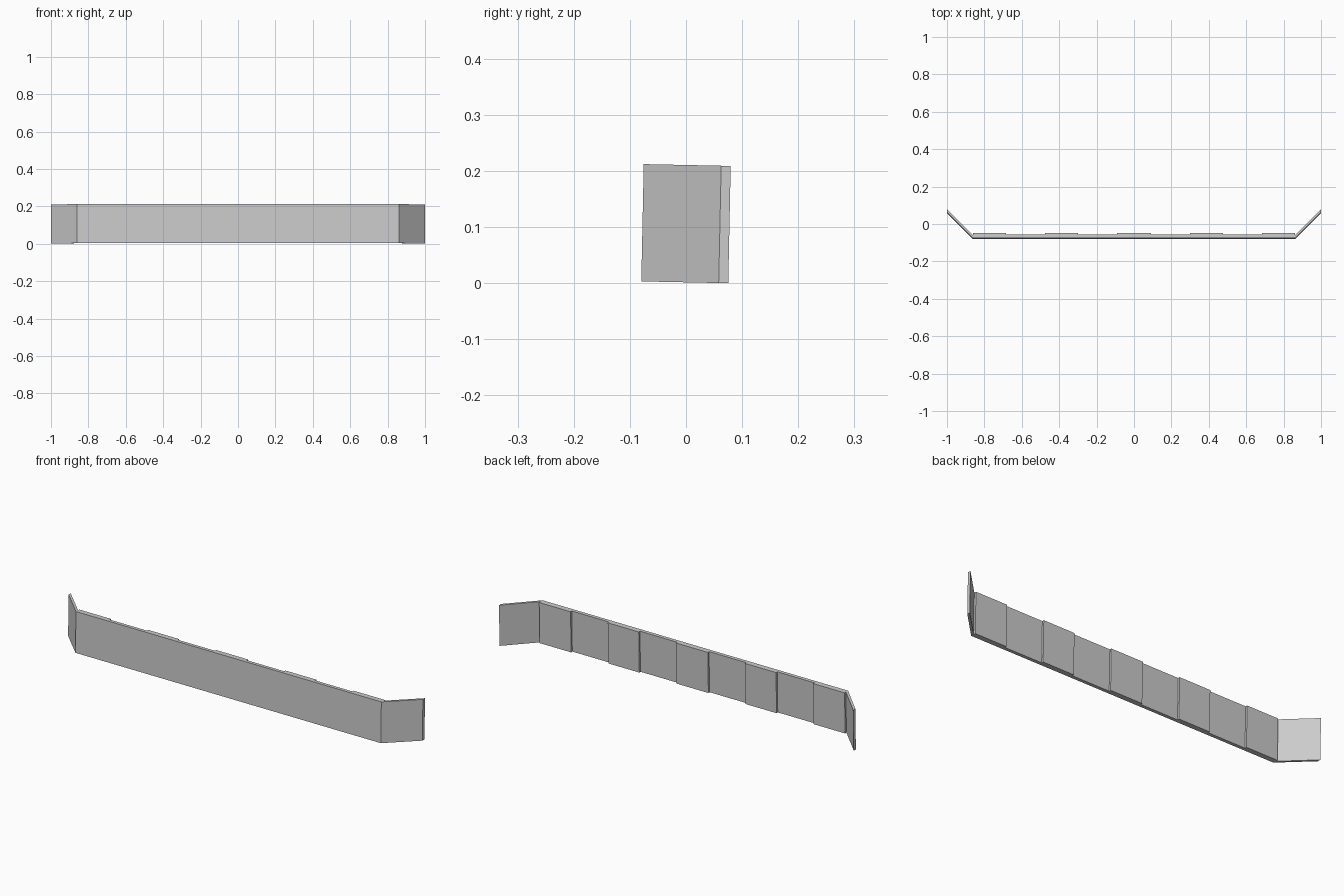
import bpy, bmesh
from math import radians, sin, cos
from mathutils import Matrix

cube = bpy.data.objects.get("Cube")
if cube:
    bpy.data.objects.remove(cube, do_unlink=True)

HEIGHT = 0.209
FRONT, THIN, THICK = -0.08, -0.062, -0.052   # plan depths of the wall faces
CORNER, TIP, WING = 0.862, 1.0, 0.017        # bend, wing end, wing depth

grey = bpy.data.materials.new("light grey")
grey.use_nodes = True
colour = (0.6, 0.6, 0.6, 1)
grey.diffuse_color = colour
grey.node_tree.nodes["Principled BSDF"].inputs["Base Color"].default_value = colour

# Right half of the plan outline, from the front bend round to the back middle
wing_rise = TIP - CORNER
half = [(CORNER, FRONT), (TIP, FRONT + wing_rise), (TIP, FRONT + wing_rise + WING),
        (CORNER, FRONT + WING), (CORNER, THICK)]
# Raised panels alternate with recessed ones along the back
for outer, inner in ((0.685, 0.475), (0.30, 0.09)):
    half += [(outer, THICK), (outer, THIN), (inner, THIN), (inner, THICK)]
outline = half + [(-x, y) for x, y in reversed(half)]

# Extrude the outline into a solid wall
bm = bmesh.new()
base = bm.faces.new([bm.verts.new((x, y, 0)) for x, y in outline])
top = bmesh.ops.extrude_face_region(bm, geom=[base])["geom"]
bmesh.ops.translate(bm, vec=(0, 0, HEIGHT),
                    verts=[g for g in top if isinstance(g, bmesh.types.BMVert)])
bmesh.ops.recalc_face_normals(bm, faces=bm.faces)

# Lean the wall slightly back, then rest it on the ground
bmesh.ops.transform(bm, matrix=Matrix.Rotation(radians(-1.2), 4, 'X'), verts=bm.verts)
for axis, middle in ((1, True), (2, False)):
    values = [v.co[axis] for v in bm.verts]
    shift = (min(values) + max(values)) / 2 if middle else min(values)
    for v in bm.verts:
        v.co[axis] -= shift

mesh = bpy.data.meshes.new("barrier_wall")
bm.to_mesh(mesh)
bm.free()
mesh.materials.append(grey)
wall = bpy.data.objects.new("barrier_wall", mesh)
bpy.context.collection.objects.link(wall)
